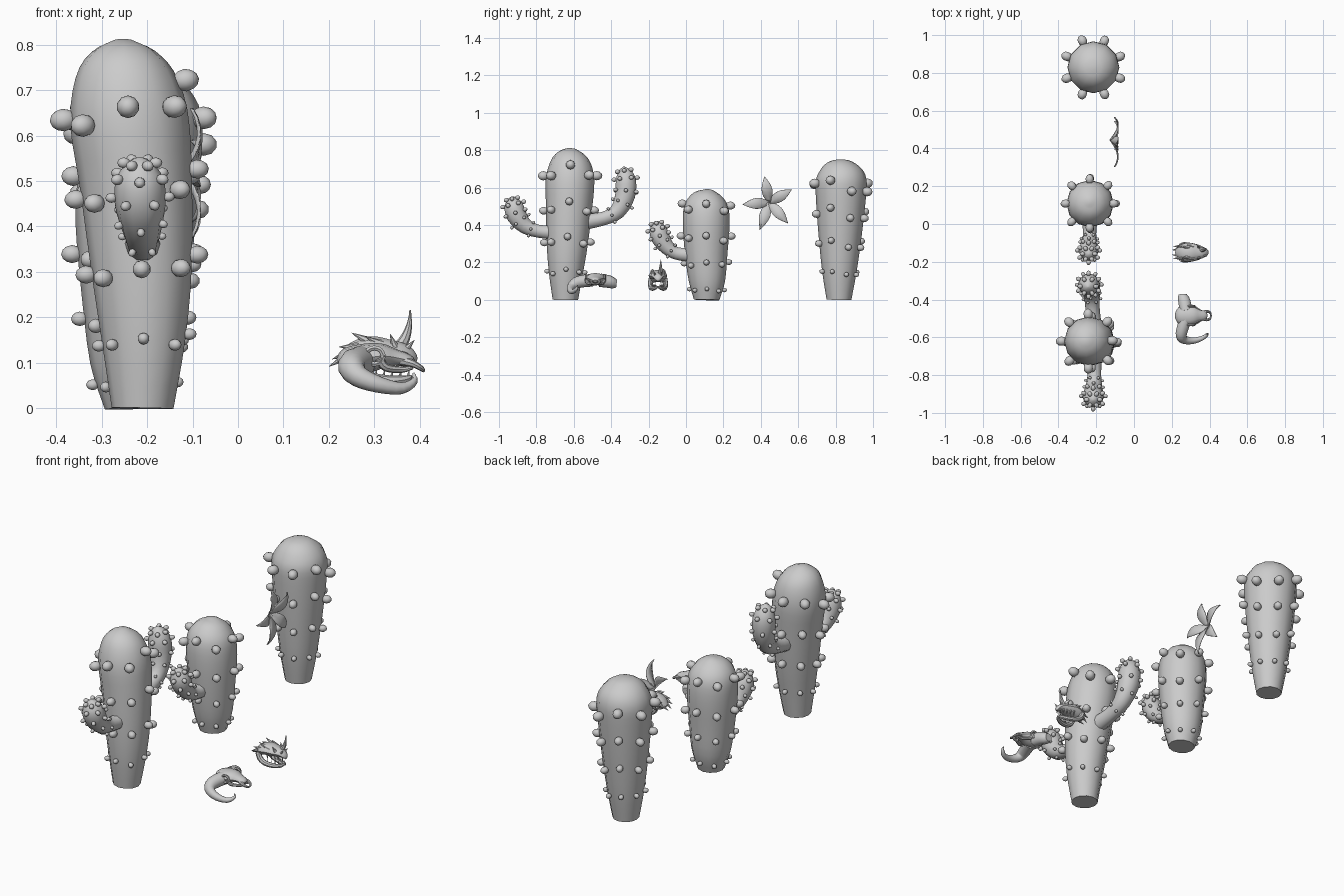
import bpy, bmesh, math
from mathutils import Vector, Matrix


def spline(pts, n):
    """Smooth samples through (x, y, z, radius) points."""
    p = [Vector(q) for q in pts]
    p = [2 * p[0] - p[1]] + p + [2 * p[-1] - p[-2]]
    out = []
    for i in range(1, len(p) - 2):
        a, b, c, d = p[i - 1:i + 3]
        for k in range(n):
            t = k / n
            out.append(0.5 * (2 * b + (c - a) * t + (2 * a - 5 * b + 4 * c - d) * t * t
                              + (3 * b - a - 3 * c + d) * t ** 3))
    out.append(p[-2])
    return out


def frames(pts, n, ref):
    """Centre, two cross axes and radius along a path."""
    s = spline(pts, n)
    res = []
    for i, q in enumerate(s):
        t = (s[min(i + 1, len(s) - 1)].xyz - s[max(i - 1, 0)].xyz).normalized()
        u = (Vector(ref) - t * t.dot(Vector(ref))).normalized()
        res.append((q.xyz, u, t.cross(u), max(q.w, 0.002)))
    return res


def sweep(bm, pts, sides=10, n=3, ref=(1, 0, 0), wide=1.0, high=1.0):
    rings = []
    for c, u, v, r in frames(pts, n, ref):
        rings.append([bm.verts.new(c + u * r * wide * math.cos(a) + v * r * high * math.sin(a))
                      for a in (2 * math.pi * k / sides for k in range(sides))])
    for a, b in zip(rings, rings[1:]):
        for k in range(sides):
            j = (k + 1) % sides
            bm.faces.new((a[k], a[j], b[j], b[k]))
    bm.faces.new(rings[0][::-1])
    bm.faces.new(rings[-1])


def knob(bm, frame, ang, size, shift=0.0):
    c, u, v, r = frame
    d = u * math.cos(ang) + v * math.sin(ang)
    pos = c + d * (r + size * 0.6) + Vector((0, 0, shift))
    m = Matrix.Translation(pos) @ d.to_track_quat('Z', 'Y').to_matrix().to_4x4()
    bmesh.ops.create_icosphere(bm, subdivisions=2, radius=size,
                               matrix=m @ Matrix.Diagonal((1, 1, 1.2, 1)))


def cone(bm, a, b, r):
    a, b = Vector(a), Vector(b)
    d = b - a
    m = Matrix.Translation((a + b) / 2) @ d.to_track_quat('Z', 'Y').to_matrix().to_4x4()
    bmesh.ops.create_cone(bm, cap_ends=True, segments=7, radius1=r, radius2=0.0005,
                          depth=d.length, matrix=m)


def finish(bm, name, angle=40):
    bmesh.ops.recalc_face_normals(bm, faces=bm.faces)
    me = bpy.data.meshes.new(name)
    bm.to_mesh(me)
    bm.free()
    ob = bpy.data.objects.new(name, me)
    bpy.context.collection.objects.link(ob)
    bpy.ops.object.select_all(action='DESELECT')
    ob.select_set(True)
    bpy.context.view_layer.objects.active = ob
    bpy.ops.object.shade_smooth_by_angle(angle=math.radians(angle))
    return ob


def cactus(name, trunk, rows, start, shift, arms=()):
    # Trunk with rings of knobs
    bm = bmesh.new()
    sweep(bm, trunk, 12)
    fr = frames(trunk, 12, (1, 0, 0))
    for z, size in rows:
        for k in range(8):
            zz = z + shift[k] * min(1, z / 0.4)
            f = min(fr, key=lambda q: abs(q[0].z - zz))
            knob(bm, f, start + k * math.pi / 4, size)
    finish(bm, name + "_trunk")
    # Bent arms with small knobs
    for i, arm in enumerate(arms):
        bm = bmesh.new()
        sweep(bm, arm, 10)
        fr = frames(arm, 8, (1, 0, 0))
        for j, (t, size) in enumerate(((.27, .008), (.42, .009), (.56, .011), (.70, .012), (.84, .012))):
            for k in range(6):
                knob(bm, fr[int(t * (len(fr) - 1))], (k + 0.5 * (j % 2)) * math.pi / 3, size)
        finish(bm, name + "_arm_%d" % (i + 1))


# Tall cactus with two arms
cactus("tall_cactus",
       [(-.21, -.645, 0, .068), (-.208, -.642, .15, .092), (-.212, -.635, .3, .11), (-.225, -.625, .5, .124),
        (-.24, -.62, .64, .13), (-.25, -.617, .735, .108), (-.252, -.613, .785, .07), (-.252, -.61, .81, .02)],
       [(.66, .025), (.475, .021), (.305, .02), (.147, .013)], 0,
       [.045, 0, .01, .02, -.01, -.03, 0, -.01],
       [[(-.21, -.69, .36, .042), (-.21, -.79, .367, .036), (-.212, -.86, .395, .044), (-.215, -.905, .45, .056),
         (-.216, -.922, .505, .052), (-.216, -.93, .54, .028), (-.216, -.933, .552, .004)],
        [(-.215, -.55, .415, .045), (-.22, -.44, .435, .038), (-.225, -.365, .475, .045), (-.235, -.325, .56, .056),
         (-.24, -.322, .64, .056), (-.243, -.33, .69, .035), (-.243, -.333, .712, .004)]])

# Short cactus with one arm
cactus("short_cactus",
       [(-.225, .11, 0, .068), (-.228, .112, .1, .097), (-.23, .108, .25, .114), (-.232, .108, .4, .125),
        (-.235, .108, .5, .118), (-.235, .11, .555, .085), (-.235, .112, .582, .045), (-.235, .112, .592, .01)],
       [(.49, .022), (.33, .02), (.19, .016), (.05, .012)], 0,
       [.02, -.015, .015, 0, .02, -.01, .02, -.01],
       [[(-.235, .03, .24, .042), (-.235, -.05, .248, .035), (-.237, -.10, .28, .042), (-.24, -.135, .33, .052),
         (-.24, -.15, .375, .048), (-.24, -.158, .41, .026), (-.24, -.16, .422, .004)]])

# Plain cactus
cactus("plain_cactus",
       [(-.215, .818, 0, .066), (-.215, .82, .15, .092), (-.215, .824, .35, .116), (-.215, .828, .55, .134),
        (-.215, .83, .645, .135), (-.215, .828, .705, .105), (-.215, .828, .74, .06), (-.215, .828, .751, .015)],
       [(.605, .025), (.45, .021), (.295, .018), (.143, .013)], math.pi / 8,
       [-.02, -.02, .02, 0, .03, .01, .015, .035])

# Five-petal flower standing upright
bm = bmesh.new()
for y, z in ((.42, .66), (.565, .59), (.545, .41), (.395, .375), (.303, .51)):
    d = Vector((0, y - .445, z - .52))
    side = Vector((0, -d.z, d.y)).normalized()
    rows = []
    for i in range(8):
        t = i / 7
        w = .005 * (1 - t) + .026 * math.sin(math.pi * t ** .9) + .0005
        c = Vector((-.13 + .04 * math.sin(math.pi * t * .8), .445, .52)) + d * t
        rows.append([bm.verts.new(c + side * w * s + Vector((.006 * abs(s), 0, 0))) for s in (-1, 0, 1)])
    for a, b in zip(rows, rows[1:]):
        for k in range(2):
            bm.faces.new((a[k], a[k + 1], b[k + 1], b[k]))
flower = finish(bm, "flower")
flower.modifiers.new("thickness", 'SOLIDIFY').thickness = .003

# Bull skull: cranium, snout prongs, brow rims and cheeks
Y = (0, 1, 0)
by = -.485
bm = bmesh.new()
sweep(bm, [(.222, by, .098, .02), (.24, by, .105, .045), (.28, by, .11, .052), (.315, by, .115, .045),
           (.345, by, .112, .03), (.375, by, .105, .022), (.385, by, .10, .012)], 12, 3, Y, 1.05, .62)
for s in (-1, 1):
    sweep(bm, [(.36, by + s * .014, .105, .011), (.385, by + s * .022, .098, .008),
               (.403, by + s * .016, .088, .006), (.408, by, .083, .004)], 8, 3, Y)
    sweep(bm, [(.31, by + s * .048, .11, .010), (.325, by + s * .04, .09, .009),
               (.36, by + s * .02, .085, .007), (.385, by + s * .018, .09, .004)], 8, 3, Y)
    ring = [(.30 + .02 * math.cos(a), by + s * .05, .115 + .018 * math.sin(a), .006)
            for a in (2 * math.pi * k / 8 for k in range(9))]
    sweep(bm, ring, 6, 2, Y)
finish(bm, "bull_skull")

# Curled horn and broken horn stump
bm = bmesh.new()
sweep(bm, [(.275, -.50, .105, .034), (.258, -.55, .10, .033), (.25, -.59, .09, .03), (.265, -.612, .07, .024),
           (.31, -.618, .052, .018), (.36, -.605, .044, .013), (.388, -.585, .06, .008), (.386, -.58, .078, .002)],
      10, 3, (0, 0, 1))
finish(bm, "bull_curled_horn")
bm = bmesh.new()
sweep(bm, [(.275, -.46, .105, .036), (.268, -.415, .098, .034), (.26, -.39, .09, .03), (.258, -.372, .088, .022)],
      10, 2, (0, 0, 1))
finish(bm, "bull_broken_horn")

# Horned reptile skull: upper skull and open lower jaw
dy = -.15
bm = bmesh.new()
sweep(bm, [(.222, dy, .105, .015), (.25, dy, .118, .042), (.29, dy, .13, .05), (.33, dy, .128, .042),
           (.365, dy, .125, .03), (.385, dy, .112, .018), (.39, dy, .10, .005)], 10, 3, Y, 1, .6)
for s in (-1, 1):
    sweep(bm, [(.25, dy + s * .036, .115, .014), (.265, dy + s * .04, .085, .014), (.295, dy + s * .038, .066, .013),
               (.34, dy + s * .028, .06, .012), (.372, dy + s * .012, .064, .009), (.38, dy, .07, .004)], 8, 3, Y)
finish(bm, "reptile_skull")

# Nose horn, frill spikes and teeth
bm = bmesh.new()
sweep(bm, [(.352, dy + .012, .13, .015), (.368, dy + .014, .155, .011), (.377, dy + .015, .185, .006),
           (.379, dy + .015, .216, .001)], 8, 3, Y)
for s in (-1, 1):
    for a, b, r in (((.25, .02, .12), (.2, .012, .092), .013), ((.25, .03, .125), (.207, .032, .108), .012),
                    ((.265, .03, .135), (.222, .035, .135), .012), ((.29, .025, .145), (.25, .03, .166), .012),
                    ((.315, .03, .14), (.28, .04, .158), .011), ((.345, .025, .135), (.335, .035, .163), .010),
                    ((.37, .015, .13), (.388, .02, .15), .008)):
        cone(bm, (a[0], dy + s * a[1], a[2]), (b[0], dy + s * b[1], b[2]), r)
    for i in range(5):
        x, w = .305 + i * .018, .036 - i * .006
        cone(bm, (x, dy + s * w, .112), (x + .002, dy + s * w, .088), .005)
        cone(bm, (x - .003, dy + s * w * .9, .068), (x, dy + s * w * .9, .086), .004)
finish(bm, "reptile_spikes_and_teeth")
